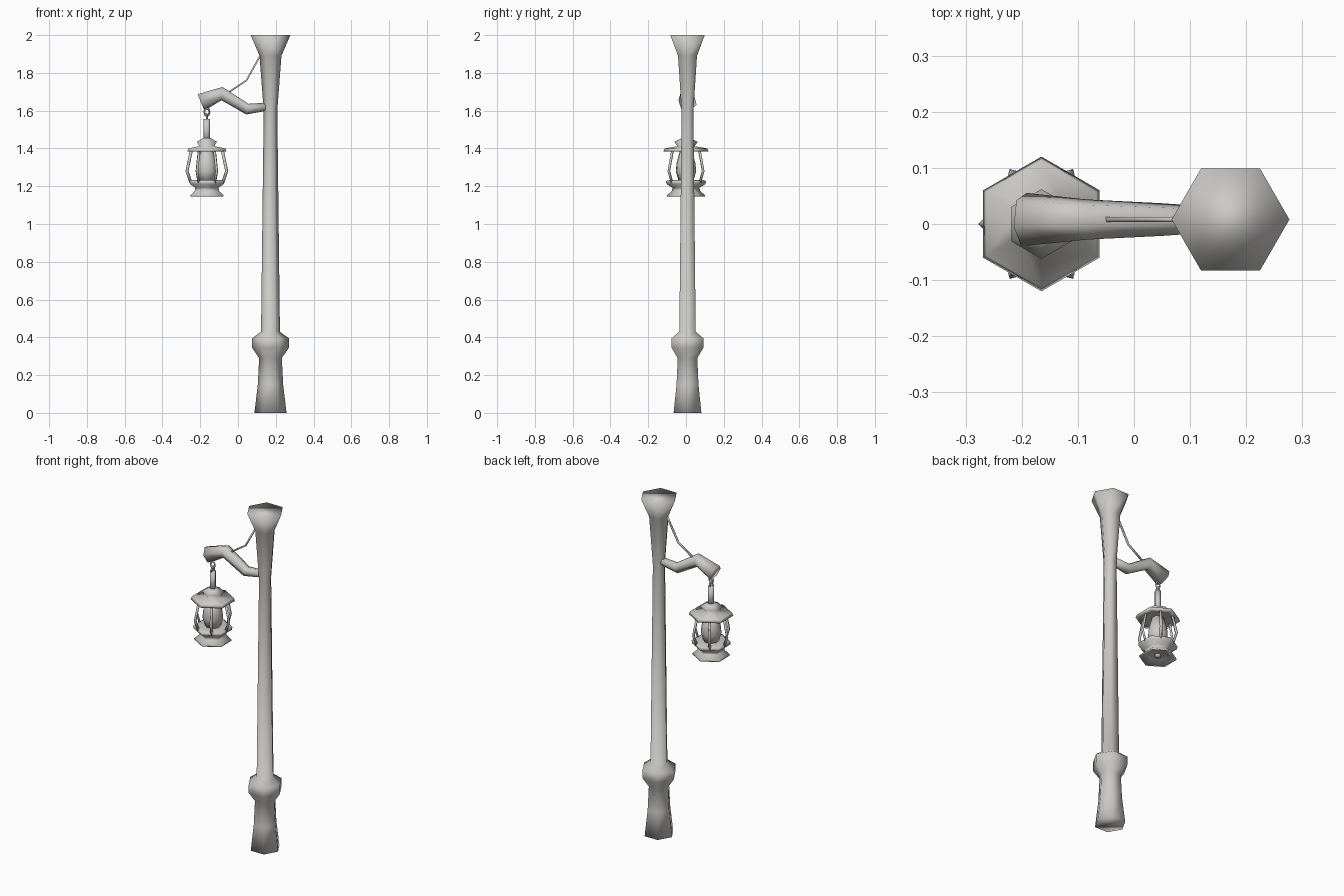
import bpy, bmesh
from math import sin, cos, pi
from mathutils import Vector

cube = bpy.data.objects.get("Cube")
if cube:
    bpy.data.objects.remove(cube, do_unlink=True)

GREY = (0.6, 0.59, 0.56, 1.0)
mat = bpy.data.materials.new("warm grey")
mat.use_nodes = True
mat.diffuse_color = GREY
mat.node_tree.nodes["Principled BSDF"].inputs["Base Color"].default_value = GREY

POST = (0.172, 0.008)      # post axis
LAMP = (-0.165, 0.0)       # lantern axis
HEX_POINTS_X, HEX_POINTS_Y = 0, pi / 6


def loft(name, rings):
    """Skin a stack of rings and close both ends."""
    bm = bmesh.new()
    loops = [[bm.verts.new(p) for p in ring] for ring in rings]
    n = len(loops[0])
    for a, b in zip(loops, loops[1:]):
        for i in range(n):
            j = (i + 1) % n
            bm.faces.new((a[i], a[j], b[j], b[i]))
    bm.faces.new(loops[0][::-1])
    bm.faces.new(loops[-1])
    bmesh.ops.recalc_face_normals(bm, faces=bm.faces)
    for f in bm.faces:
        f.smooth = True
    mesh = bpy.data.meshes.new(name)
    bm.to_mesh(mesh)
    bm.free()
    mesh.materials.append(mat)
    obj = bpy.data.objects.new(name, mesh)
    bpy.context.scene.collection.objects.link(obj)
    return obj


def lathe(name, axis, profile, phase, sides=6):
    """Turn (radius, z) pairs around a vertical axis."""
    angles = [phase + 2 * pi * i / sides for i in range(sides)]
    return loft(name, [[Vector((axis[0] + r * cos(a), axis[1] + r * sin(a), z))
                        for a in angles] for r, z in profile])


def tube(name, path, radii, side, sides=6, phase=0.25):
    """Sweep a polygon along a planar path; side is the plane's normal."""
    pts = [Vector(p) for p in path]
    rings = []
    for i, (p, r) in enumerate(zip(pts, radii)):
        before = (p - pts[i - 1]).normalized() if i else Vector()
        after = (pts[i + 1] - p).normalized() if i + 1 < len(pts) else Vector()
        up = (before + after).normalized().cross(side)
        angles = [phase + 2 * pi * k / sides for k in range(sides)]
        rings.append([p + side * r * cos(a) + up * r * sin(a) for a in angles])
    return loft(name, rings)


# Post with flared foot, collar and flared head
lathe("post", POST, [(0.085, 0), (0.067, 0.15), (0.06, 0.29), (0.097, 0.345),
                     (0.097, 0.395), (0.05, 0.43), (0.036, 1.6),
                     (0.058, 1.89), (0.105, 2.0)], HEX_POINTS_X)

# Crooked arm and its stay wire
Y = Vector((0, 1, 0))
y = POST[1]
tube("arm", [(0.16, y, 1.622), (0.05, y, 1.608), (-0.085, y, 1.69), (-0.196, y, 1.643)],
     [0.022, 0.03, 0.037, 0.049], Y)
tube("stay_wire", [(0.13, y, 1.915), (0.045, y, 1.76), (-0.06, y, 1.69)],
     [0.006] * 3, Y, 4, pi / 4)

# Hanging links and hanger
for i, z in enumerate((1.593, 1.562)):
    bpy.ops.mesh.primitive_torus_add(
        major_radius=0.014, minor_radius=0.005, major_segments=8, minor_segments=4,
        location=(LAMP[0], LAMP[1], z), rotation=(pi / 2, 0, i * pi / 2))
    link = bpy.context.object
    link.name = f"hanging_link_{i + 1}"
    link.scale.y = 1.4
    link.data.materials.append(mat)
    bpy.ops.object.shade_smooth()
lathe("hanger", LAMP, [(0.018, 1.43), (0.018, 1.555)], HEX_POINTS_X)

# Lantern roof, glass and base
lathe("lantern_roof", LAMP, [(0.022, 1.455), (0.062, 1.435), (0.045, 1.412),
                             (0.113, 1.4), (0.12, 1.383), (0.08, 1.388)], HEX_POINTS_Y)
lathe("lantern_glass", LAMP, [(0.04, 1.225), (0.056, 1.28), (0.052, 1.32), (0.032, 1.392)],
      HEX_POINTS_Y, 8)
lathe("lantern_base", LAMP, [(0.09, 1.232), (0.105, 1.228), (0.104, 1.212), (0.072, 1.192),
                             (0.074, 1.175), (0.101, 1.152), (0.1, 1.145), (0.06, 1.165)],
      HEX_POINTS_Y)
lathe("base_knob", LAMP, [(0.02, 1.175), (0.014, 1.152)], HEX_POINTS_Y)

# Bent cage bars around the glass
for i in range(6):
    a = i * pi / 3
    out, side = Vector((cos(a), sin(a), 0)), Vector((-sin(a), cos(a), 0))
    path = [Vector((*LAMP, z)) + out * r
            for r, z in ((0.082, 1.39), (0.105, 1.28), (0.085, 1.22))]
    tube(f"cage_bar_{i + 1}", path, [0.008] * 3, side, 4, 0)
